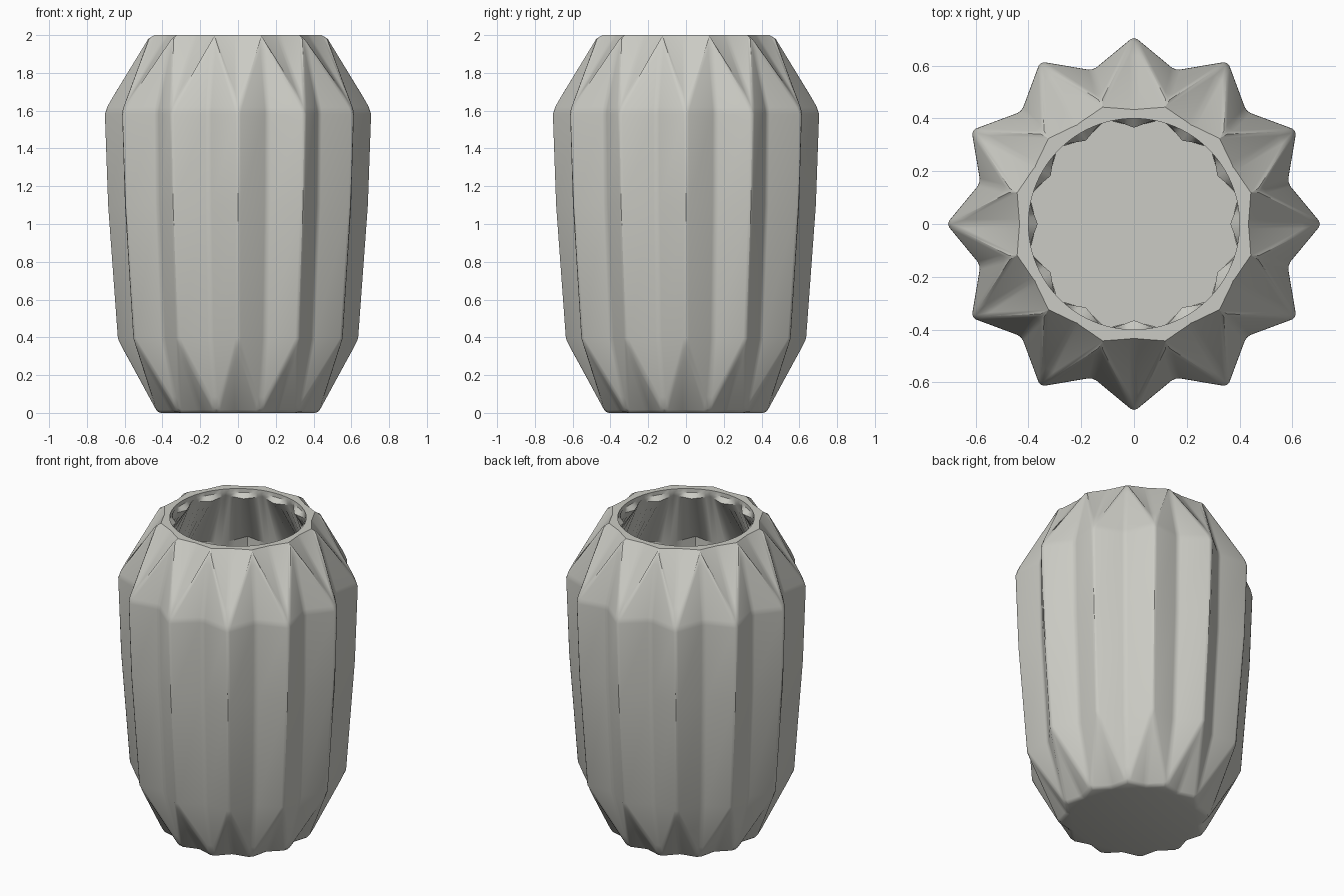
import bpy, bmesh, math

if "Cube" in bpy.data.objects:
    bpy.data.objects.remove(bpy.data.objects["Cube"])

RIDGES = 12
STEP = math.pi / RIDGES          # angle from ridge to valley


def polar(r, a, z):
    return (r * math.cos(a), r * math.sin(a), z)


# --- outer shell: (z, radius at ridge angles, radius at valley angles)
outer = [(0.0, 0.395, 0.445), (0.39, 0.642, 0.553), (1.1, 0.694, 0.595),
         (1.6, 0.712, 0.603), (2.0, 0.43, 0.485)]
n = 2 * RIDGES
bm = bmesh.new()
rings = [[bm.verts.new(polar((ra, rb)[i % 2], i * STEP, z)) for i in range(n)]
         for z, ra, rb in outer]
bm.faces.new(rings[0][::-1])
for k in range(4):
    lo, hi = rings[k], rings[k + 1]
    for i in range(n):
        j = (i + 1) % n
        a, b, c, d = lo[i], lo[j], hi[j], hi[i]
        if k in (1, 2):
            bm.faces.new((a, b, c, d))
        # taper facets: crease runs from the body ridge to the end point between ridges
        elif (k == 3) == (i % 2 == 0):
            bm.faces.new((a, b, c))
            bm.faces.new((a, c, d))
        else:
            bm.faces.new((a, b, d))
            bm.faces.new((b, c, d))

# soften the creases
bm.normal_update()
soft = [e for e in bm.edges if len(e.link_faces) == 2
        and e.calc_face_angle() > math.radians(12)]
bmesh.ops.bevel(bm, geom=soft, offset=0.018, offset_type='OFFSET', segments=2,
                profile=0.5, affect='EDGES', clamp_overlap=True)
for v in bm.verts:
    if v.co.z > 1.995:
        v.co.z = 2.0
outer_rim = [e for e in bm.edges if e.is_boundary]

# --- inner wall: round mouth above a fluted cavity
SUB = 4
m = n * SUB


def star_ring(z, ra, rb):
    ring = []
    for i in range(n):
        p = polar((ra, rb)[i % 2], i * STEP, z)
        q = polar((rb, ra)[i % 2], (i + 1) * STEP, z)
        for s in range(SUB):
            t = s / SUB
            ring.append(bm.verts.new([u + (w - u) * t for u, w in zip(p, q)]))
    return ring


inner = [[bm.verts.new(polar(0.4, 2 * math.pi * i / m, z)) for i in range(m)]
         for z in (2.0, 1.975)]
inner += [star_ring(*r) for r in [(1.95, 0.365, 0.42), (1.58, 0.64, 0.55),
                                  (0.41, 0.575, 0.5), (0.06, 0.37, 0.41)]]
for hi, lo in zip(inner, inner[1:]):
    for i in range(m):
        j = (i + 1) % m
        bm.faces.new((hi[i], hi[j], lo[j], lo[i]))
bm.faces.new(inner[-1])

# --- flat rim joining both walls
mouth = [bm.edges.get((inner[0][i], inner[0][(i + 1) % m])) for i in range(m)]
bmesh.ops.bridge_loops(bm, edges=outer_rim + mouth)
bmesh.ops.recalc_face_normals(bm, faces=bm.faces[:])

mesh = bpy.data.meshes.new("vase")
bm.to_mesh(mesh)
bm.free()
vase = bpy.data.objects.new("vase", mesh)
bpy.context.collection.objects.link(vase)
mat = bpy.data.materials.new("warm light grey")
mat.diffuse_color = (0.6, 0.6, 0.555, 1)
mat.use_nodes = True
mat.node_tree.nodes["Principled BSDF"].inputs["Base Color"].default_value = mat.diffuse_color
mesh.materials.append(mat)
bpy.context.view_layer.objects.active = vase
vase.select_set(True)
bpy.ops.object.shade_smooth_by_angle(angle=math.radians(35))
